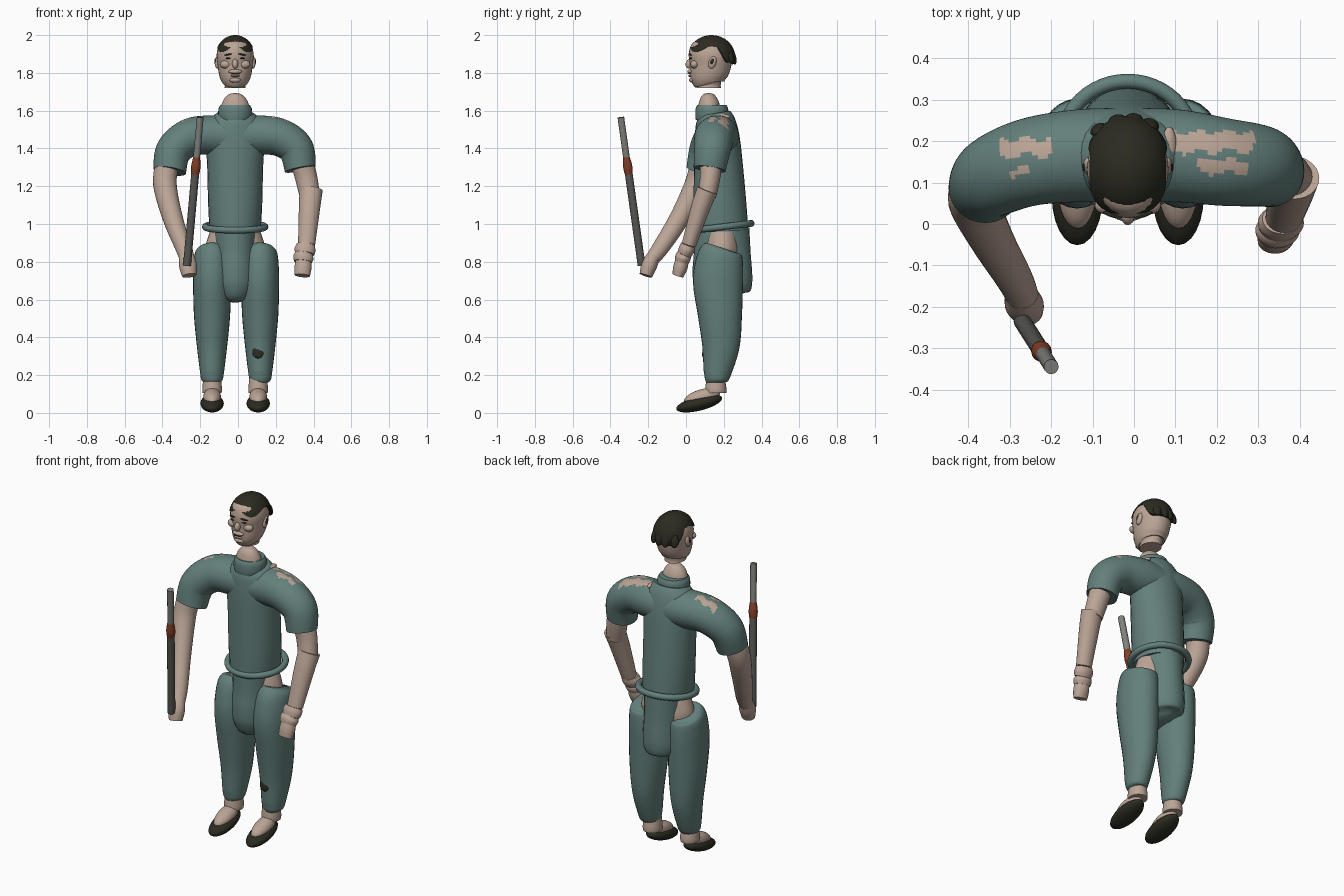
import bpy, bmesh, math
from mathutils import Vector, Matrix


def material(name, rgb):
    m = bpy.data.materials.new(name)
    m.diffuse_color = (*rgb, 1)
    return m


TEAL = material("teal cloth", (0.125, 0.215, 0.2))
SKIN = material("skin", (0.5, 0.375, 0.305))
DARK = material("dark brown", (0.024, 0.024, 0.015))
RUST = material("rust wrap", (0.23, 0.05, 0.02))
GREY = material("light grey", (0.22, 0.22, 0.205))
STEEL = material("dark grey", (0.1, 0.1, 0.093))
CX = -0.015          # middle of the body


def finish(name, bm, mat, angle=45):
    bmesh.ops.recalc_face_normals(bm, faces=bm.faces[:])
    me = bpy.data.meshes.new(name)
    bm.to_mesh(me)
    bm.free()
    me.shade_smooth()
    me.set_sharp_from_angle(angle=math.radians(angle))
    me.materials.append(mat)
    ob = bpy.data.objects.new(name, me)
    bpy.context.collection.objects.link(ob)
    return ob


def spline(pts, steps):
    """Smooth curve through all points, radii included."""
    p = [pts[0]] + list(pts) + [pts[-1]]
    out = []
    for i in range(1, len(p) - 2):
        for k in range(steps):
            t = k / steps
            out.append([0.5 * (2 * b + (c - a) * t + (2 * a - 5 * b + 4 * c - d) * t * t
                               + (3 * b - a - 3 * c + d) * t ** 3)
                        for a, b, c, d in zip(p[i - 1], p[i], p[i + 1], p[i + 2])])
    return out + [list(pts[-1])]


def tube(name, pts, mat, n=28, steps=5):
    """Elliptic tube; each point is x, y, z, width radius, depth radius."""
    path = spline(pts, steps)
    bm = bmesh.new()
    rings = []
    for i, s in enumerate(path):
        c = Vector(s[:3])
        t = (Vector(path[min(i + 1, len(path) - 1)][:3])
             - Vector(path[max(i - 1, 0)][:3])).normalized()
        v = Vector((0, 1, 0))
        v = (v - v.dot(t) * t).normalized()
        u = v.cross(t)
        rings.append([bm.verts.new(c + u * s[3] * math.cos(a) + v * s[4] * math.sin(a))
                      for a in (2 * math.pi * k / n for k in range(n))])
    for r, q in zip(rings, rings[1:]):
        for k in range(n):
            bm.faces.new((r[k], r[(k + 1) % n], q[(k + 1) % n], q[k]))
    bm.faces.new(rings[0])
    bm.faces.new(rings[-1])
    return finish(name, bm, mat)


def ball(name, loc, radii, mat, rx=0, ry=0, rz=0):
    bm = bmesh.new()
    bmesh.ops.create_uvsphere(bm, u_segments=24, v_segments=14, radius=1)
    rot = [Matrix.Rotation(math.radians(a), 4, ax) for a, ax in ((rz, 'Z'), (ry, 'Y'), (rx, 'X'))]
    bm.transform(Matrix.Translation(loc) @ rot[0] @ rot[1] @ rot[2] @ Matrix.Diagonal((*radii, 1)))
    return finish(name, bm, mat)


def column(name, rows, mat, cx=CX, **kw):
    """Upright tube; rows are y, z, width radius, depth radius."""
    return tube(name, [(cx, y, z, a, b) for y, z, a, b in rows], mat, **kw)


# Shirt body, tail and belt ring
column("torso", [(0.185, 0.96, 0.135, 0.145), (0.18, 1.1, 0.143, 0.14), (0.172, 1.3, 0.148, 0.13),
                 (0.165, 1.45, 0.155, 0.12), (0.157, 1.54, 0.14, 0.105), (0.15, 1.585, 0.1, 0.085)], TEAL)
column("shirt_tail", [(0.19, 0.98, 0.118, 0.145), (0.192, 0.85, 0.113, 0.15), (0.192, 0.76, 0.117, 0.157),
                      (0.195, 0.68, 0.117, 0.155), (0.195, 0.63, 0.095, 0.135), (0.2, 0.6, 0.045, 0.08)], TEAL)
bm = bmesh.new()
ring = [[bm.verts.new((CX + (0.158 + 0.018 * math.cos(b)) * math.cos(a),
                       0.195 + (0.15 + 0.018 * math.cos(b)) * math.sin(a),
                       0.985 + 0.018 * math.sin(a) + 0.018 * math.sin(b)))
         for b in (math.tau * j / 10 for j in range(10))]
        for a in (math.tau * i / 48 for i in range(48))]
for i in range(48):
    for j in range(10):
        r, q = ring[i], ring[(i + 1) % 48]
        bm.faces.new((r[j], q[j], q[(j + 1) % 10], r[(j + 1) % 10]))
finish("belt_ring", bm, TEAL)
column("hips", [(0.19, 0.82, 0.155, 0.1), (0.19, 0.88, 0.158, 0.1), (0.19, 0.97, 0.13, 0.09)], SKIN)

# Sleeves, with worn holes that show skin
sleeves = {
    "left_sleeve": [(CX, 0.165, 1.46, 0.11, 0.115), (0.1, 0.165, 1.47, 0.105, 0.112),
                    (0.215, 0.15, 1.46, 0.1, 0.106), (0.305, 0.14, 1.4, 0.094, 0.098),
                    (0.33, 0.125, 1.29, 0.083, 0.085)],
    "right_sleeve": [(CX, 0.165, 1.46, 0.11, 0.115), (-0.13, 0.165, 1.47, 0.105, 0.112),
                     (-0.25, 0.15, 1.46, 0.1, 0.106), (-0.34, 0.115, 1.39, 0.094, 0.098),
                     (-0.362, 0.085, 1.28, 0.087, 0.085)]}
HOLES = [(0.09, 0.29, 0.175, 0.222), (0.15, 0.28, 0.125, 0.155),
         (-0.32, -0.2, 0.165, 0.205), (-0.3, -0.25, 0.118, 0.135)]
for name, pts in sleeves.items():
    ob = tube(name, pts, TEAL, n=64, steps=14)
    ob.data.materials.append(SKIN)
    for f in ob.data.polygons:
        c = f.center
        wave = 0.008 * math.sin(c.x * 90)
        if f.normal.z > 0.3 and any(a < c.x < b and d + wave < c.y < e + wave * 0.5
                                    for a, b, d, e in HOLES):
            f.material_index = 1

# Collar and neck stump
column("collar", [(0.137, 1.55, 0.085, 0.085), (0.137, 1.575, 0.09, 0.088), (0.137, 1.61, 0.088, 0.086),
                  (0.137, 1.63, 0.078, 0.077)], TEAL)
column("neck", [(0.122, 1.55, 0.074, 0.062), (0.122, 1.62, 0.074, 0.058), (0.12, 1.66, 0.06, 0.047),
                (0.12, 1.685, 0.036, 0.03), (0.12, 1.693, 0.008, 0.008)], SKIN)
ball("shoulder_tear", (0.085, 0.19, 1.568), (0.018, 0.045, 0.014), SKIN, ry=15)

# Head
column("head", [(0.12, 1.72, 0.056, 0.065), (0.12, 1.738, 0.056, 0.065), (0.118, 1.75, 0.07, 0.085),
                (0.118, 1.785, 0.084, 0.098), (0.128, 1.84, 0.093, 0.11), (0.132, 1.9, 0.098, 0.117),
                (0.135, 1.955, 0.08, 0.1), (0.135, 1.985, 0.035, 0.05)], SKIN)
ball("nose", (CX, 0.018, 1.848), (0.016, 0.02, 0.026), SKIN, rx=-15)
ball("upper_lip", (CX, 0.022, 1.807), (0.036, 0.015, 0.012), SKIN)
ball("lower_lip", (CX, 0.025, 1.785), (0.024, 0.014, 0.007), SKIN)
ball("chin", (CX, 0.034, 1.762), (0.03, 0.018, 0.014), SKIN)
ball("mouth", (CX, 0.014, 1.796), (0.024, 0.008, 0.002), DARK)
for s in (-1, 1):
    x = CX + s * 0.038
    ball("eyebrow", (x, 0.022, 1.897), (0.024, 0.006, 0.004), DARK, ry=s * 10, rz=s * 18)
    ball("eye", (x, 0.025, 1.877), (0.014, 0.006, 0.004), DARK, rz=s * 18)
    ball("cheek", (CX + s * 0.05, 0.045, 1.845), (0.03, 0.022, 0.022), SKIN)
    ball("ear", (CX + s * 0.095, 0.14, 1.855), (0.013, 0.02, 0.034), SKIN, rx=-18)
    ball("ear_fold", (CX + s * 0.105, 0.138, 1.86), (0.005, 0.009, 0.017), DARK, rx=-18)

# Hair cap with a hairline that drops at the nape
bm = bmesh.new()
n, m = 48, 12
rows = []
for i in range(n):
    a = math.tau * i / n
    back = math.sin(a)
    zlow = 1.925 + 0.015 * math.cos(4 * a) if back < 0.25 else 1.94 - 0.085 * min(1, (back - 0.25) / 0.4)
    end = math.acos((zlow - 1.88) / 0.12)
    row = []
    for j in range(1, m + 2):
        p, k = end * min(j, m) / m, 1 if j <= m else 0.85
        row.append(bm.verts.new((CX + 0.107 * k * math.sin(p) * math.cos(a),
                                 0.135 + 0.127 * k * math.sin(p) * math.sin(a),
                                 1.88 + 0.12 * math.cos(p))))
    rows.append(row)
top = bm.verts.new((CX, 0.135, 2.0))
for i in range(n):
    r, q = rows[i], rows[(i + 1) % n]
    bm.faces.new((top, r[0], q[0]))
    for j in range(m):
        bm.faces.new((r[j], r[j + 1], q[j + 1], q[j]))
finish("hair", bm, DARK)
for x, y in ((-0.085, 0.228), (-0.04, 0.25), (0.0, 0.253), (0.04, 0.24)):
    ball("hair_tuft", (x, y, 1.88), (0.022, 0.013, 0.036), DARK, rx=12, rz=-(x + 0.015) * 400)

# Legs, ankles, feet and shoes
for s, side in ((-1, "right"), (1, "left")):
    x = -0.01 + s * 0.1275
    column(side + "_trouser", [(0.19, 0.875, 0.06, 0.08), (0.185, 0.855, 0.088, 0.112),
                               (0.175, 0.78, 0.098, 0.128), (0.17, 0.68, 0.1, 0.132),
                               (0.18, 0.52, 0.096, 0.117), (0.185, 0.36, 0.081, 0.1),
                               (0.167, 0.22, 0.064, 0.075), (0.158, 0.175, 0.056, 0.06),
                               (0.157, 0.16, 0.04, 0.045)], TEAL, cx=x)
    xa = -0.015 + s * 0.122
    column(side + "_ankle", [(0.158, 0.105, 0.05, 0.055), (0.158, 0.13, 0.052, 0.056),
                             (0.157, 0.19, 0.046, 0.048)], SKIN, cx=xa)
    ball(side + "_foot", (xa, 0.085, 0.085), (0.047, 0.1, 0.04), SKIN, rx=16)
    ball(side + "_shoe", (xa, 0.07, 0.05), (0.062, 0.125, 0.038), DARK, rx=14)
ball("knee_patch", (0.108, 0.098, 0.32), (0.032, 0.012, 0.032), DARK, rx=-8)

# Left arm: upper arm, flared forearm, wrist bands, hand
tube("left_upper_arm", [(0.335, 0.13, 1.34, 0.06, 0.06), (0.36, 0.128, 1.25, 0.059, 0.054),
                        (0.38, 0.11, 1.15, 0.054, 0.05)], SKIN)
tube("left_forearm", [(0.387, 0.112, 1.18, 0.061, 0.055), (0.378, 0.075, 1.08, 0.056, 0.05),
                      (0.363, 0.015, 0.89, 0.045, 0.038)], SKIN)
tube("left_wrist_band", [(0.358, 0.012, 0.89, 0.048, 0.038), (0.355, 0.003, 0.865, 0.056, 0.042),
                         (0.352, -0.008, 0.84, 0.05, 0.038)], SKIN)
tube("left_wrist_cuff", [(0.352, -0.008, 0.845, 0.045, 0.034), (0.347, -0.015, 0.825, 0.054, 0.042),
                         (0.344, -0.023, 0.8, 0.048, 0.038)], SKIN)
tube("left_hand", [(0.346, -0.018, 0.815, 0.04, 0.034), (0.344, -0.03, 0.77, 0.045, 0.038),
                   (0.34, -0.043, 0.727, 0.041, 0.03)], SKIN)

# Right arm and gripping hand
tube("right_arm", [(-0.372, 0.085, 1.33, 0.062, 0.062), (-0.387, 0.055, 1.21, 0.062, 0.062),
                   (-0.345, -0.035, 1.03, 0.053, 0.053), (-0.29, -0.13, 0.88, 0.044, 0.045),
                   (-0.27, -0.175, 0.82, 0.04, 0.038)], SKIN)
tube("right_hand", [(-0.272, -0.172, 0.83, 0.04, 0.036), (-0.265, -0.195, 0.78, 0.047, 0.042),
                    (-0.258, -0.213, 0.727, 0.038, 0.034)], SKIN)

# Staff with a wrapped grip
lo, hi = Vector((-0.27, -0.235, 0.78)), Vector((-0.2, -0.345, 1.565))
for name, a, b, r, mat in (("staff_lower", 0, 0.62, 0.021, STEEL), ("staff_upper", 0.7, 1, 0.018, GREY),
                           ("staff_grip", 0.59, 0.735, 0.025, RUST)):
    mid = (*lo.lerp(hi, (a + b) / 2), r, r)
    k = 0.7 if mat is RUST else 1
    tube(name, [(*lo.lerp(hi, a), r * k, r * k), mid, (*lo.lerp(hi, b), r * k, r * k)], mat, n=14, steps=4)
